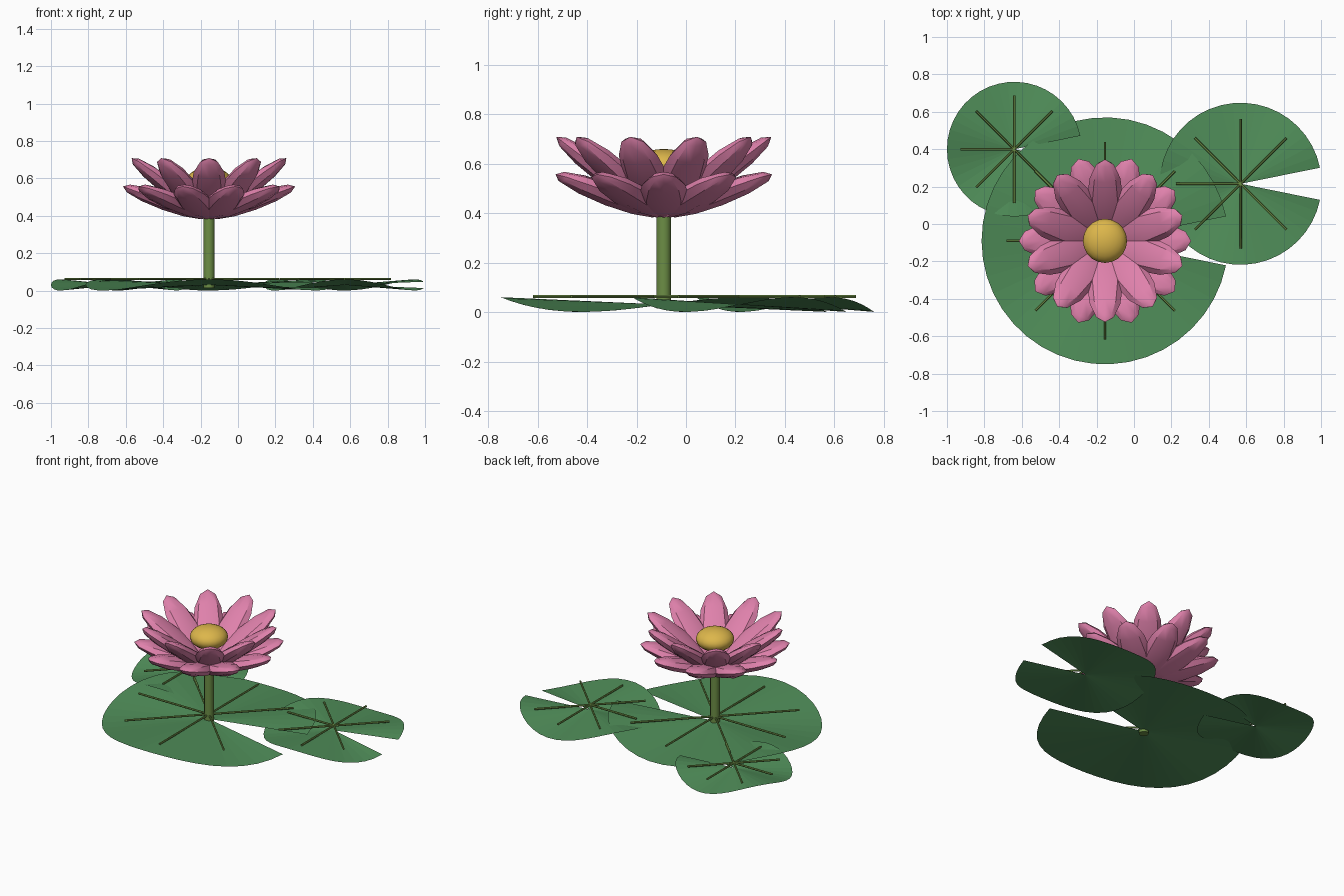
import bpy, bmesh, math
from mathutils import Matrix, Vector

if "Cube" in bpy.data.objects:
    bpy.data.objects.remove(bpy.data.objects["Cube"])


def material(name, rgb):
    m = bpy.data.materials.new(name)
    m.diffuse_color = (*rgb, 1)
    m.use_nodes = True
    m.node_tree.nodes["Principled BSDF"].inputs["Base Color"].default_value = m.diffuse_color
    return m


LEAF = material("leaf green", (0.08, 0.27, 0.10))
STEM = material("stem green", (0.15, 0.27, 0.06))
PINK = material("petal pink", (0.74, 0.22, 0.41))
GOLD = material("golden yellow", (0.72, 0.47, 0.07))

FLOWER = Vector((-0.155, -0.09, 0))


def finish(bm, name, mat, location, smooth=None):
    mesh = bpy.data.meshes.new(name)
    bm.to_mesh(mesh)
    bm.free()
    mesh.materials.append(mat)
    obj = bpy.data.objects.new(name, mesh)
    obj.location = location
    bpy.context.collection.objects.link(obj)
    if smooth:
        bpy.ops.object.select_all(action='DESELECT')
        obj.select_set(True)
        bpy.context.view_layer.objects.active = obj
        bpy.ops.object.shade_smooth_by_angle(angle=math.radians(smooth))
    return obj


def lily_pad(name, x, y, radius, segments=40, notch=0.2):
    # Notched leaf: a fan with a wavy rim
    bm = bmesh.new()
    centre = bm.verts.new((0, 0, 0.031))
    rim = []
    for i in range(segments + 1):
        a = notch + (2 * math.pi - 2 * notch) * i / segments
        rim.append(bm.verts.new((radius * math.cos(a), radius * math.sin(a),
                                 0.031 + 0.03 * math.sin(3 * a))))
    for p, q in zip(rim, rim[1:]):
        bm.faces.new((centre, p, q))
    finish(bm, name, LEAF, (x, y, 0))

    # Seven straight veins, leaving the notch free
    bm = bmesh.new()
    length = 0.8 * radius
    for k in range(1, 8):
        place = (Matrix.Translation((0, 0, 0.063))
                 @ Matrix.Rotation(k * math.pi / 4, 4, 'Z')
                 @ Matrix.Translation((length / 2, 0, 0))
                 @ Matrix.Rotation(math.pi / 2, 4, 'Y'))
        bmesh.ops.create_cone(bm, cap_ends=True, segments=6, radius1=0.0065,
                              radius2=0.0065, depth=length, matrix=place)
    finish(bm, name + "_veins", STEM, (x, y, 0))


def petal_ring(name, start, reach, height, tilt, size):
    # Ten flattened ellipsoid petals tilted upward around the stem
    bm = bmesh.new()
    for k in range(10):
        place = (Matrix.Rotation(math.radians(start + 36 * k), 4, 'Z')
                 @ Matrix.Translation((reach, 0, height))
                 @ Matrix.Rotation(math.radians(-tilt), 4, 'Y')
                 @ Matrix.Diagonal((*size, 1))
                 @ Matrix.Rotation(math.pi / 2, 4, 'Y'))
        bmesh.ops.create_uvsphere(bm, u_segments=8, v_segments=6, radius=1, matrix=place)
    finish(bm, name, PINK, FLOWER, 35)


# Floating leaves
lily_pad("large_pad", FLOWER.x, FLOWER.y, 0.66)
lily_pad("right_pad", 0.57, 0.215, 0.433)
lily_pad("left_pad", -0.64, 0.40, 0.36)

# Stem
bm = bmesh.new()
bmesh.ops.create_cone(bm, cap_ends=True, segments=12, radius1=0.03, radius2=0.03,
                      depth=0.43, matrix=Matrix.Translation((0, 0, 0.23)))
finish(bm, "stem", STEM, FLOWER, 40)

# Flower
petal_ring("outer_petals", 0, 0.235, 0.475, 20, (0.24, 0.10, 0.045))
petal_ring("inner_petals", 18, 0.235, 0.558, 37, (0.25, 0.095, 0.045))

# Seed head
bm = bmesh.new()
bmesh.ops.create_uvsphere(bm, u_segments=20, v_segments=12, radius=1,
                          matrix=Matrix.Translation((0, 0, 0.59))
                          @ Matrix.Diagonal((0.118, 0.118, 0.07, 1)))
finish(bm, "flower_centre", GOLD, FLOWER, 40)
